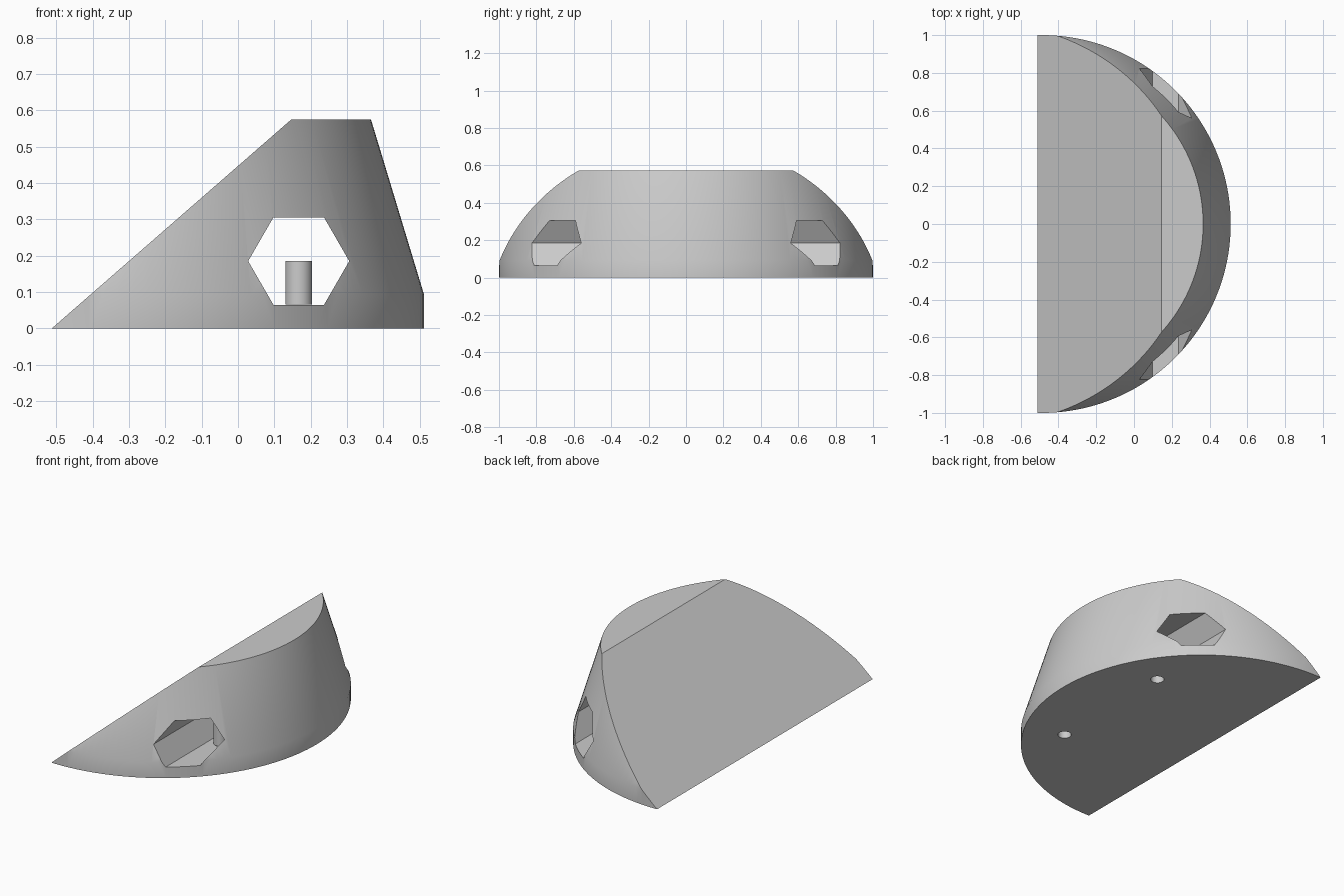
import bpy, bmesh, math
from mathutils import Matrix, Vector

old = bpy.data.objects.get("Cube")
if old:
    bpy.data.objects.remove(old)

AXIS_X = -0.488                 # centre of the curved wall
HOLE_X, HOLE_Z = 0.167, 0.185   # centre of the hexagonal tunnel
HEIGHT = 0.574

grey = bpy.data.materials.new("light_grey")
grey.use_nodes = True
colour = (0.6, 0.6, 0.6, 1)
grey.diffuse_color = colour
grey.node_tree.nodes["Principled BSDF"].inputs["Base Color"].default_value = colour


def make_object(name, bm):
    bmesh.ops.recalc_face_normals(bm, faces=bm.faces)
    mesh = bpy.data.meshes.new(name)
    bm.to_mesh(mesh)
    bm.free()
    mesh.materials.append(grey)
    obj = bpy.data.objects.new(name, mesh)
    bpy.context.collection.objects.link(obj)
    return obj


def prism(name, sides, radius, depth, matrix):
    bm = bmesh.new()
    bmesh.ops.create_cone(bm, cap_ends=True, segments=sides, radius1=radius,
                          radius2=radius, depth=depth, matrix=matrix)
    return make_object(name, bm)


def activate(obj):
    bpy.ops.object.select_all(action='DESELECT')
    obj.select_set(True)
    bpy.context.view_layer.objects.active = obj


def cut(target, cutter):
    mod = target.modifiers.new("cut", 'BOOLEAN')
    mod.operation, mod.solver, mod.object = 'DIFFERENCE', 'EXACT', cutter
    activate(target)
    bpy.ops.object.modifier_apply(modifier=mod.name)
    bpy.data.objects.remove(cutter)


# Round body: short upright band, then a tapering wall
bm = bmesh.new()
SEGMENTS = 160
rings = []
for radius, z in ((1, 0), (1, 0.092), (0.854, HEIGHT)):
    rings.append([bm.verts.new((AXIS_X + radius * math.cos(a), radius * math.sin(a), z))
                  for a in (math.tau * i / SEGMENTS for i in range(SEGMENTS))])
for low, high in zip(rings, rings[1:]):
    for i in range(SEGMENTS):
        j = (i + 1) % SEGMENTS
        bm.faces.new((low[i], low[j], high[j], high[i]))
bm.faces.new(rings[0])
bm.faces.new(rings[-1])

# Sloping face sliced across the body
start = Vector((-0.512, 0, 0))
slope = Vector((0.146, 0, HEIGHT)) - start
result = bmesh.ops.bisect_plane(bm, geom=bm.verts[:] + bm.edges[:] + bm.faces[:],
                                plane_co=start, plane_no=(-slope.z, 0, slope.x),
                                clear_outer=True)
rim = [e for e in result["geom_cut"] if isinstance(e, bmesh.types.BMEdge)]
bmesh.ops.contextual_create(bm, geom=rim)
body = make_object("wedge_body", bm)

# Hexagonal tunnel from front to back
turn = Matrix.Rotation(math.pi / 2, 4, 'X')
spin = Matrix.Rotation(math.pi / 6, 4, 'Z')
hexagon = prism("tunnel_cutter", 6, 0.139, 3, Matrix.Translation((HOLE_X, 0, HOLE_Z)) @ turn)
if max(v.co.x for v in hexagon.data.vertices) < HOLE_X + 0.13:
    bpy.data.objects.remove(hexagon)
    hexagon = prism("tunnel_cutter", 6, 0.139, 3,
                    Matrix.Translation((HOLE_X, 0, HOLE_Z)) @ turn @ spin)
cut(body, hexagon)

# Round holes in the base, each continued by a hollow post inside the tunnel
for side, y in (("front", -0.4), ("back", 0.4)):
    cut(body, prism("hole_cutter", 32, 0.037, 0.3, Matrix.Translation((HOLE_X, y, 0))))
    bm = bmesh.new()
    bmesh.ops.create_cone(bm, cap_ends=True, segments=32, radius1=0.037, radius2=0.037,
                          depth=0.12, matrix=Matrix.Translation((HOLE_X, y, 0.125)))
    bottom = min(bm.faces, key=lambda f: f.calc_center_median().z)
    bmesh.ops.delete(bm, geom=[bottom], context='FACES_ONLY')
    post = make_object(side + "_post", bm)
    activate(post)
    bpy.ops.object.shade_smooth_by_angle(angle=math.radians(30))

activate(body)
bpy.ops.object.shade_smooth_by_angle(angle=math.radians(30))
